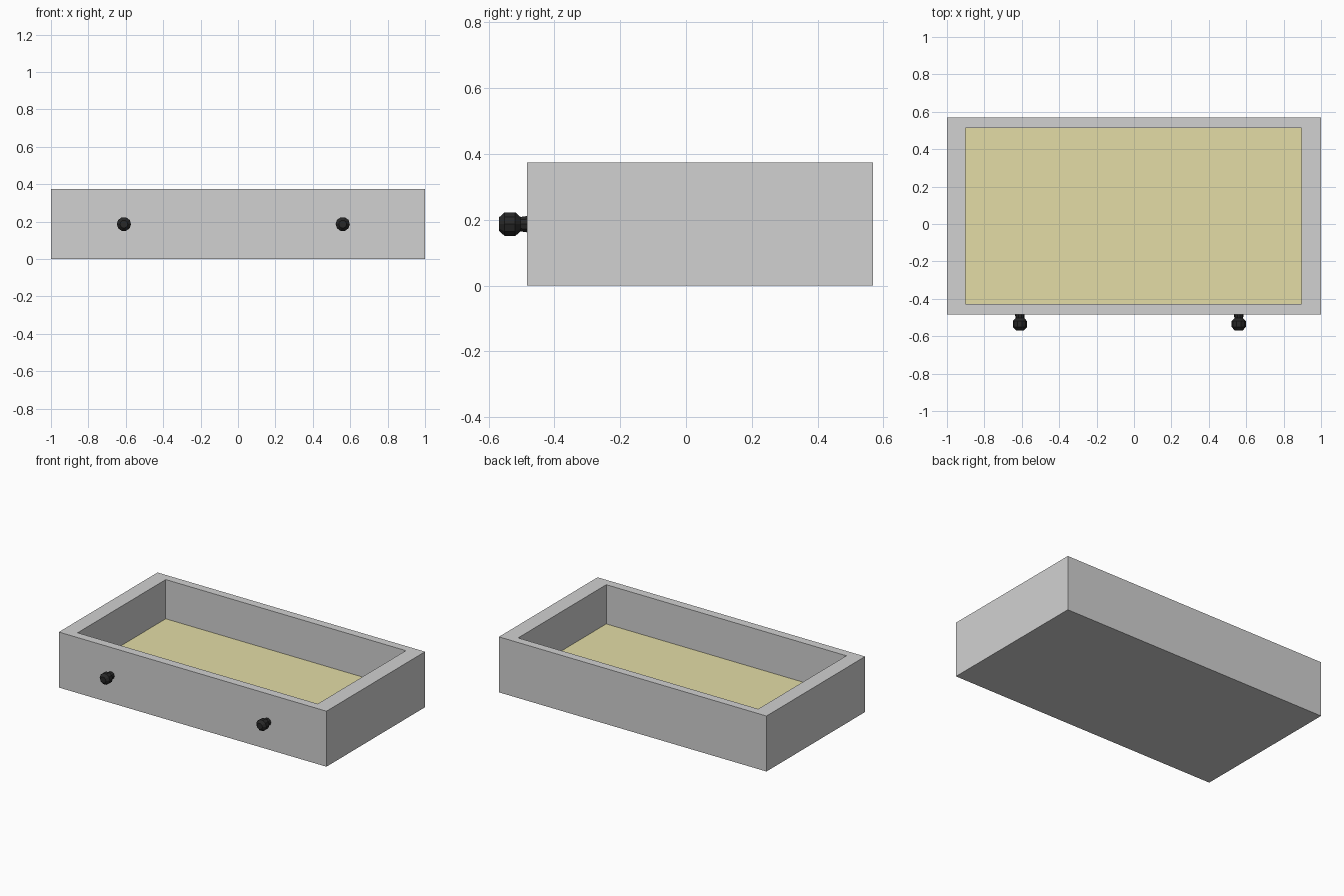
import bpy
import bmesh
from math import cos, sin, tau

cube = bpy.data.objects.get("Cube")
if cube:
    bpy.data.objects.remove(cube, do_unlink=True)


def material(name, rgb):
    mat = bpy.data.materials.new(name)
    mat.use_nodes = True
    color = (*rgb, 1)
    mat.diffuse_color = color
    mat.node_tree.nodes["Principled BSDF"].inputs["Base Color"].default_value = color
    return mat


def add_object(name, bm, *mats):
    bmesh.ops.recalc_face_normals(bm, faces=bm.faces)
    mesh = bpy.data.meshes.new(name)
    bm.to_mesh(mesh)
    bm.free()
    for mat in mats:
        mesh.materials.append(mat)
    obj = bpy.data.objects.new(name, mesh)
    bpy.context.collection.objects.link(obj)
    return obj


def rectangle(bm, x0, x1, y0, y1, z):
    return [bm.verts.new((x, y, z)) for x, y in ((x0, y0), (x1, y0), (x1, y1), (x0, y1))]


def bridge(bm, a, b):
    for i in range(len(a)):
        j = (i + 1) % len(a)
        bm.faces.new((a[i], a[j], b[j], b[i]))


grey = material("grey", (0.64, 0.64, 0.64))
pale_yellow = material("pale yellow", (0.77, 0.72, 0.38))
black = material("black", (0.021, 0.021, 0.021))

FRONT, BACK, HEIGHT, FLOOR = -0.484, 0.569, 0.375, 0.11

# Open tray: outer walls, rim, inner walls and coloured floor
bm = bmesh.new()
loops = [
    rectangle(bm, -1, 1, FRONT, BACK, 0),
    rectangle(bm, -1, 1, FRONT, BACK, HEIGHT),
    rectangle(bm, -0.9, 0.895, -0.427, 0.514, HEIGHT),
    rectangle(bm, -0.9, 0.895, -0.427, 0.514, FLOOR),
]
for lower, upper in zip(loops, loops[1:]):
    bridge(bm, lower, upper)
bm.faces.new(loops[0])
bm.faces.new(loops[-1]).material_index = 1
add_object("drawer_tray", bm, grey, pale_yellow)

# Faceted knobs turned about the y axis: (y, radius) from wall to tip
PROFILE = [(FRONT, 0.026), (-0.497, 0.024), (-0.503, 0.023),
           (-0.519, 0.038), (-0.551, 0.038), (-0.569, 0.021)]
SIDES = 10
for name, x in (("right_knob", -0.61), ("left_knob", 0.56)):
    bm = bmesh.new()
    rings = [[bm.verts.new((r * cos(tau * i / SIDES), y, r * sin(tau * i / SIDES)))
              for i in range(SIDES)] for y, r in PROFILE]
    for a, b in zip(rings, rings[1:]):
        bridge(bm, a, b)
    bm.faces.new(rings[0])
    bm.faces.new(rings[-1])
    knob = add_object(name, bm, black)
    knob.location = (x, 0, 0.187)
